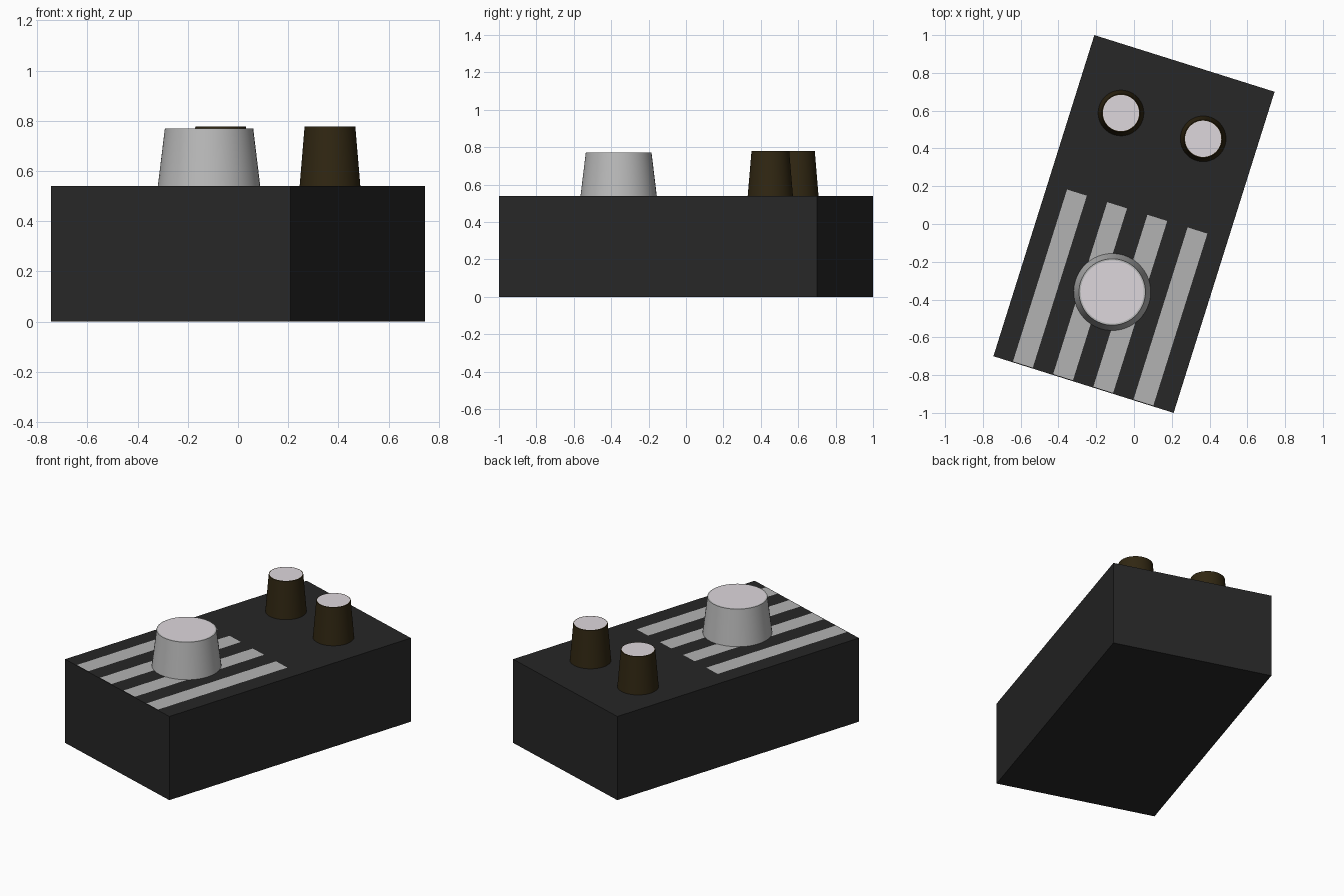
import bpy, math
from mathutils import Matrix, Vector

if "Cube" in bpy.data.objects:
    bpy.data.objects.remove(bpy.data.objects["Cube"])

TURN = Matrix.Rotation(math.radians(-17.45), 4, 'Z')
W, L, H = 1.0, 1.782, 0.54


def material(name, rgb):
    m = bpy.data.materials.new(name)
    m.diffuse_color = (*rgb, 1)
    m.use_nodes = True
    m.node_tree.nodes["Principled BSDF"].inputs["Base Color"].default_value = m.diffuse_color
    return m


BLACK = material("black_case", (0.02, 0.02, 0.02))
BROWN = material("dark_brown", (0.03, 0.02, 0.006))
SILVER = material("silver", (0.5, 0.5, 0.5))
STRIPE = material("stripe_grey", (0.45, 0.45, 0.45))
WHITE = material("cap_white", (0.73, 0.68, 0.72))


def finish(name, mat):
    # turn the part with the whole model
    ob = bpy.context.object
    ob.name = name
    ob.data.materials.append(mat)
    bpy.context.view_layer.update()
    ob.matrix_world = TURN @ ob.matrix_world
    return ob


def knob(name, x, y, r_base, r_top, r_cap, top, mat):
    # tapered body, standing on the case
    bpy.ops.mesh.primitive_cone_add(vertices=48, radius1=r_base, radius2=r_top,
                                    depth=top - H, location=(x, y, (top + H) / 2))
    ob = finish(name, mat)
    bpy.ops.object.shade_smooth_by_angle(angle=math.radians(30))
    # light cap disc
    bpy.ops.mesh.primitive_circle_add(vertices=48, radius=r_cap, fill_type='NGON',
                                      location=(x, y, top + 0.001))
    finish(name + "_cap", WHITE)
    return ob


# case
bpy.ops.mesh.primitive_cube_add(size=1, location=(0, 0, H / 2))
bpy.context.object.scale = (W, L, H)
finish("case", BLACK)

# printed stripes running to the front edge
y0, y1 = -0.886, 0.068
for i in range(4):
    bpy.ops.mesh.primitive_plane_add(size=1, location=(-0.338 + 0.223 * i, (y0 + y1) / 2, H + 0.001))
    bpy.context.object.scale = (0.11, y1 - y0, 1)
    finish(f"stripe_{i + 1}", STRIPE)

# large foot switch and two control knobs
knob("foot_switch", -0.002, -0.378, 0.204, 0.176, 0.167, 0.77, SILVER)
for side, x in (("left", -0.242), ("right", 0.214)):
    knob(f"control_knob_{side}", x, 0.54, 0.121, 0.101, 0.096, 0.778, BROWN)
